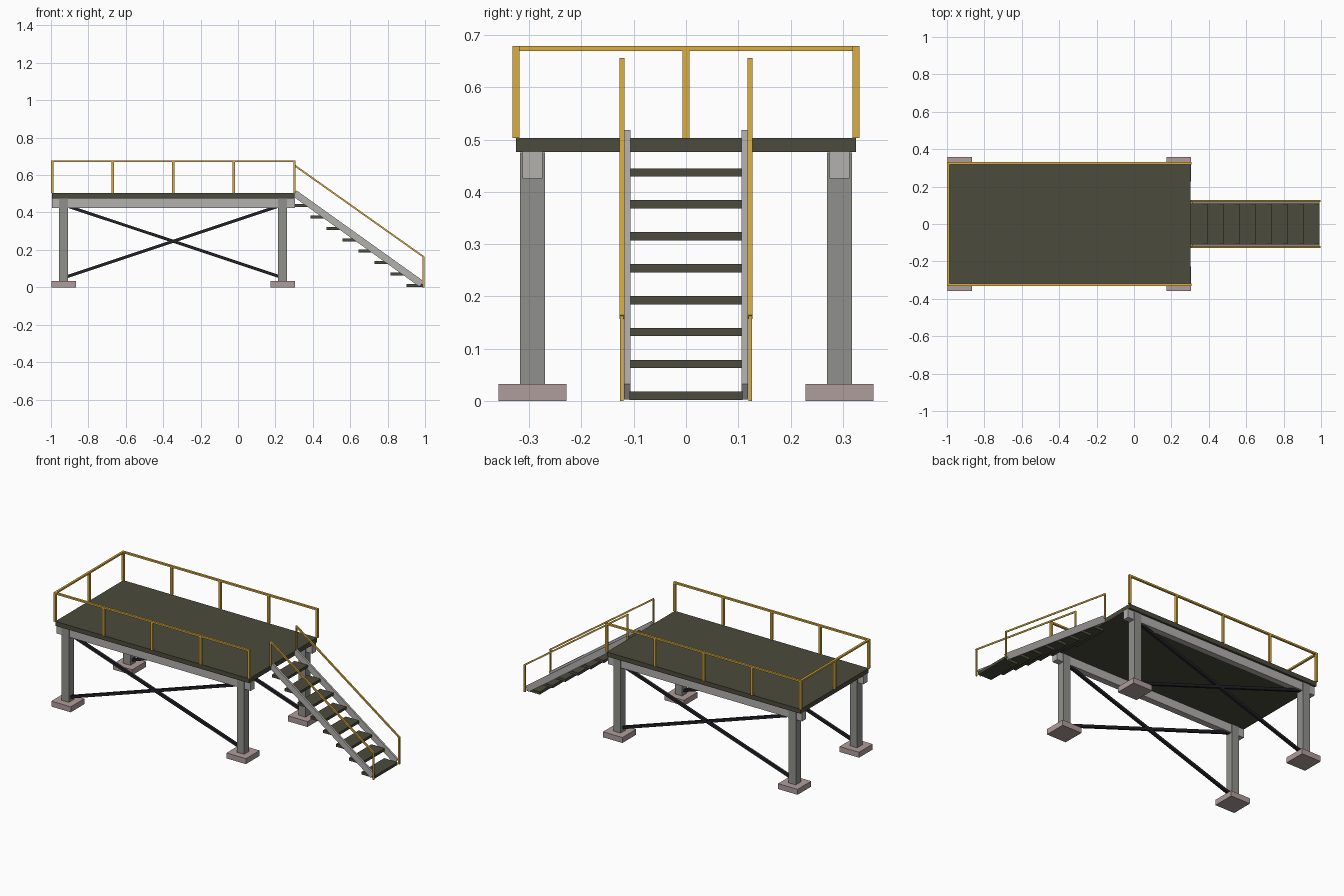
import bpy
from math import atan2, hypot
from mathutils import Matrix, Vector

if "Cube" in bpy.data.objects:
    bpy.data.objects.remove(bpy.data.objects["Cube"])


def mat(name, rgb):
    m = bpy.data.materials.new(name)
    m.diffuse_color = (*rgb, 1)
    m.use_nodes = True
    m.node_tree.nodes["Principled BSDF"].inputs["Base Color"].default_value = m.diffuse_color
    return m


OLIVE = mat("olive_plate", (0.07, 0.07, 0.045))
STEEL = mat("grey_steel", (0.28, 0.28, 0.26))
LIGHT = mat("light_steel", (0.45, 0.44, 0.42))
DARK = mat("dark_brace", (0.015, 0.015, 0.02))
STONE = mat("footing_stone", (0.42, 0.34, 0.33))
YELLOW = mat("yellow_rail", (0.72, 0.42, 0.05))


def box(name, x, y, z, m):
    """Box from (min, max) ranges."""
    v = [(a, b, c) for a in x for b in y for c in z]
    f = [(0, 1, 3, 2), (4, 6, 7, 5), (0, 4, 5, 1), (2, 3, 7, 6), (0, 2, 6, 4), (1, 5, 7, 3)]
    me = bpy.data.meshes.new(name)
    me.from_pydata(v, [], f)
    me.materials.append(m)
    ob = bpy.data.objects.new(name, me)
    bpy.context.collection.objects.link(ob)
    return ob


def span(c, w):
    return (c - w / 2, c + w / 2)


def bar(name, p, q, y, w, h, m):
    """Sloped bar in the xz plane from p to q, w wide in y and h deep."""
    dx, dz = q[0] - p[0], q[1] - p[1]
    ob = box(name, (0, hypot(dx, dz)), span(0, w), span(0, h), m)
    rot = Matrix.Rotation(-atan2(dz, dx), 4, 'Y')
    ob.data.transform(Matrix.Translation(Vector((p[0], y, p[1]))) @ rot)
    return ob


X0, X1, Y, TOP = -0.994, 0.302, 0.325, 0.503
POST, RAIL_Z = 0.013, (0.669, 0.679)

# Deck plate
box("deck", (X0, X1), (-Y, Y), (0.476, TOP), OLIVE)

for s, side in ((-1, "front"), (1, "back")):
    yc = 0.2935 * s
    # Beam, columns, footings and cross braces
    box(f"{side}_beam", (X0, X1 + 0.002), span(yc, 0.038), (0.425, 0.476), LIGHT)
    for x, end in ((-0.932, "left"), (0.239, "right")):
        box(f"{side}_{end}_column", span(x, 0.048), span(yc, 0.048), (0.033, 0.475), STEEL)
        box(f"{side}_{end}_footing", span(x, 0.13), span(yc, 0.13), (0, 0.033), STONE)
    bar(f"{side}_brace_a", (-0.932, 0.441), (0.239, 0.051), yc, 0.016, 0.016, DARK)
    bar(f"{side}_brace_b", (-0.932, 0.051), (0.239, 0.441), yc, 0.016, 0.016, DARK)

    # Long deck railing
    box(f"{side}_top_rail", (X0 - 0.006, X1 + 0.006), span(Y * s, POST), RAIL_Z, YELLOW)
    for i in range(5):
        x = X0 + (X1 - X0) * i / 4
        box(f"{side}_rail_post_{i}", span(x, POST), span(Y * s, POST), (TOP, 0.67), YELLOW)

    # Stair stringer and handrail
    bar(f"{side}_stringer", (0.302, 0.503), (0.981, 0.018), 0.1125 * s, 0.012, 0.037, LIGHT)
    yr = 0.1225 * s
    bar(f"{side}_stair_rail", (0.302, 0.652), (0.995, 0.161), yr, 0.009, 0.009, YELLOW)
    box(f"{side}_stair_post_top", span(0.304, 0.009), span(yr, 0.007), (0.5, 0.652), YELLOW)
    box(f"{side}_stair_post_low", span(0.992, 0.009), span(yr, 0.007), (0, 0.163), YELLOW)

# End railing, left side only
box("end_top_rail", span(X0, POST), (-Y, Y), RAIL_Z, YELLOW)
box("end_rail_post", span(X0, POST), span(0, POST), (TOP, 0.67), YELLOW)

# Stair treads
for i in range(8):
    x = 0.302 + 0.0857 * i
    box(f"tread_{i}", (x, x + 0.09), (-0.108, 0.108), span(0.437 - 0.061 * i, 0.016), OLIVE)
